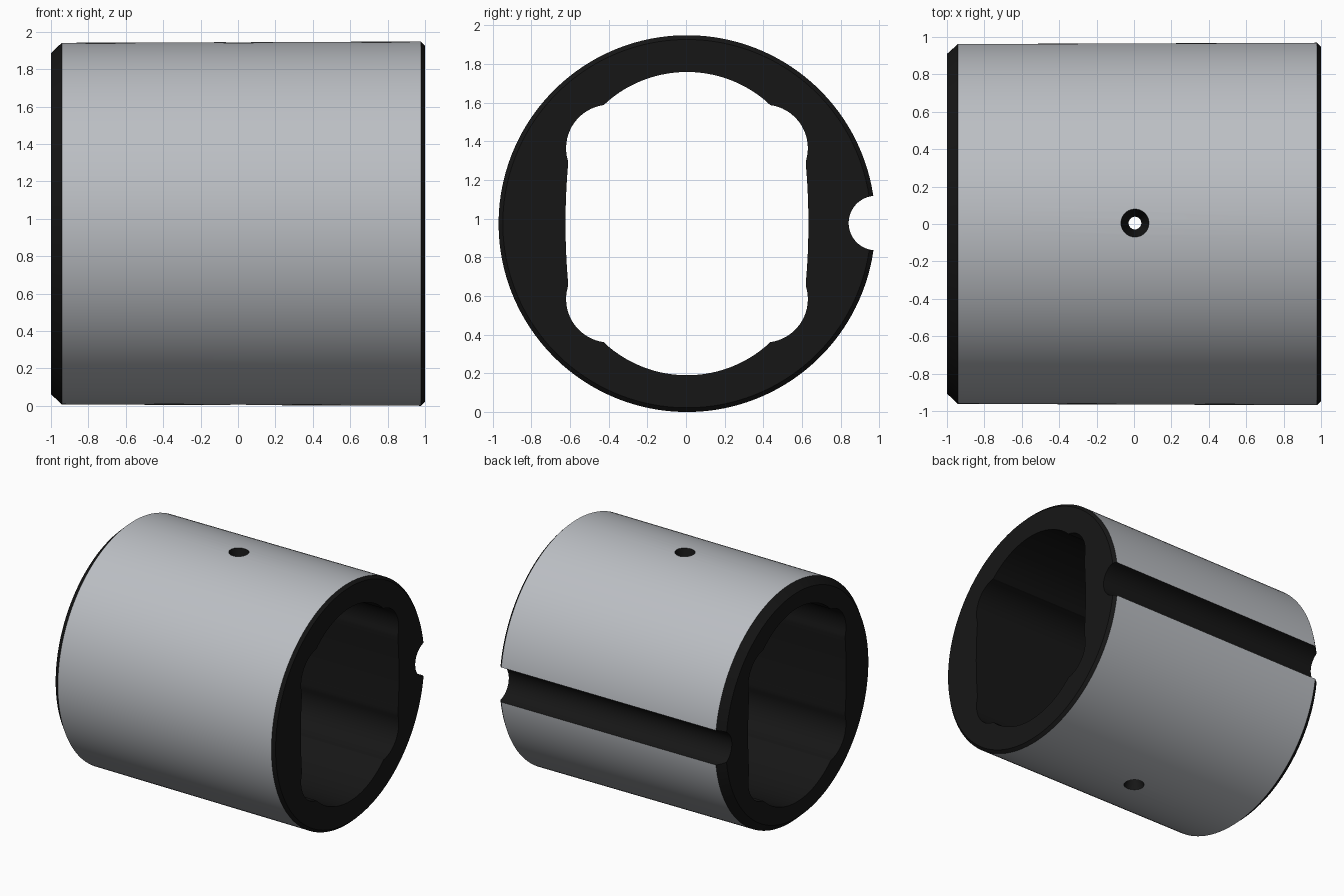
import bpy, bmesh, math

if "Cube" in bpy.data.objects:
    bpy.data.objects.remove(bpy.data.objects["Cube"])

AXIS_Y, AXIS_Z = 0.005, 0.974   # position of the sleeve axis
SEG = 144


def loft(name, rings):
    """Closed solid through matching rings of 3D points."""
    bm = bmesh.new()
    loops = [[bm.verts.new(p) for p in ring] for ring in rings]
    n = len(loops[0])
    for a, b in zip(loops, loops[1:]):
        for i in range(n):
            j = (i + 1) % n
            bm.faces.new((a[i], a[j], b[j], b[i]))
    bm.faces.new(loops[0][::-1])
    bm.faces.new(loops[-1])
    bmesh.ops.recalc_face_normals(bm, faces=bm.faces)
    mesh = bpy.data.meshes.new(name)
    bm.to_mesh(mesh)
    bm.free()
    obj = bpy.data.objects.new(name, mesh)
    bpy.context.collection.objects.link(obj)
    return obj


def circle(r, n, cu=0.0, cv=0.0):
    return [(cu + r * math.cos(2 * math.pi * (i + 0.5) / n),
             cv + r * math.sin(2 * math.pi * (i + 0.5) / n)) for i in range(n)]


def along_x(pts, x):
    return [(x, u + AXIS_Y, v + AXIS_Z) for u, v in pts]


def arc(c, r, a0, a1, n):
    return [(c[0] + r * math.cos(a0 + (a1 - a0) * i / n),
             c[1] + r * math.sin(a0 + (a1 - a0) * i / n)) for i in range(n + 1)]


# Outer sleeve: slight taper with a large and a small end chamfer
profile = [(-1, 0.912), (-0.942, 0.967), (0.978, 0.974), (1, 0.952)]
sleeve = loft("sleeve", [along_x(circle(r, SEG), x) for x, r in profile])

# Bore section: one quarter from the side up to the top, then mirrored
corner = (0.40, 0.39)
p0, p1 = (0.615, 0.304), (0.43, 0.613)
side_r, top_r = 3.5, 0.629
rc = math.dist(corner, p1)
quarter = arc((0.628 - side_r, 0), side_r, 0, math.asin(p0[1] / side_r), 6)
quarter += arc(corner, rc, math.atan2(p0[1] - corner[1], p0[0] - corner[0]),
               math.atan2(p1[1] - corner[1], p1[0] - corner[0]), 18)[1:]
quarter += arc((0, 0.784 - top_r), top_r, math.acos(p1[0] / top_r), math.pi / 2, 14)[1:]
half = quarter + [(-u, v) for u, v in reversed(quarter[:-1])]
section = half + [(u, -v) for u, v in reversed(half[1:-1])]
cutters = [loft("bore_cutter", [along_x(section, x) for x in (-1.2, 1.2)])]

# Round key groove along the back
cutters.append(loft("groove_cutter", [along_x(circle(0.141, 48, 0.977, 0.003), x)
                                      for x in (-1.2, 1.2)]))

# Countersunk holes through the top and bottom walls
for name, s in (("top_hole_cutter", 1), ("bottom_hole_cutter", -1)):
    steps = [(0.5, 0.034), (0.87, 0.034), (0.965, 0.075), (1.1, 0.075)]
    cutters.append(loft(name, [[(0.005 + u, AXIS_Y + v, AXIS_Z + s * h)
                                for u, v in circle(r, 32)] for h, r in steps]))

bpy.context.view_layer.objects.active = sleeve
sleeve.select_set(True)
for c in cutters:
    mod = sleeve.modifiers.new(c.name, 'BOOLEAN')
    mod.operation = 'DIFFERENCE'
    mod.solver = 'EXACT'
    mod.object = c
    bpy.ops.object.modifier_apply(modifier=mod.name)
    bpy.data.objects.remove(c)

# Grey barrel, dark ends, bore, groove and holes
grey = bpy.data.materials.new("grey")
grey.diffuse_color = (0.5, 0.52, 0.55, 1)
grey.use_nodes = True
grey.node_tree.nodes["Principled BSDF"].inputs["Base Color"].default_value = grey.diffuse_color
dark = bpy.data.materials.new("dark")
dark.diffuse_color = (0.008, 0.008, 0.008, 1)
dark.use_nodes = True
dark.node_tree.nodes["Principled BSDF"].inputs["Base Color"].default_value = dark.diffuse_color
mesh = sleeve.data
mesh.materials.clear()
mesh.materials.append(grey)
mesh.materials.append(dark)
for f in mesh.polygons:
    y, z = f.center.y - AXIS_Y, f.center.z - AXIS_Z
    r = math.hypot(y, z)
    outward = (f.normal.y * y + f.normal.z * z) / r if r > 0.01 else 0
    barrel = outward > 0.95 and abs(f.normal.x) < 0.1 and r > 0.94
    f.material_index = 0 if barrel else 1

bpy.ops.object.shade_smooth_by_angle(angle=math.radians(25))
